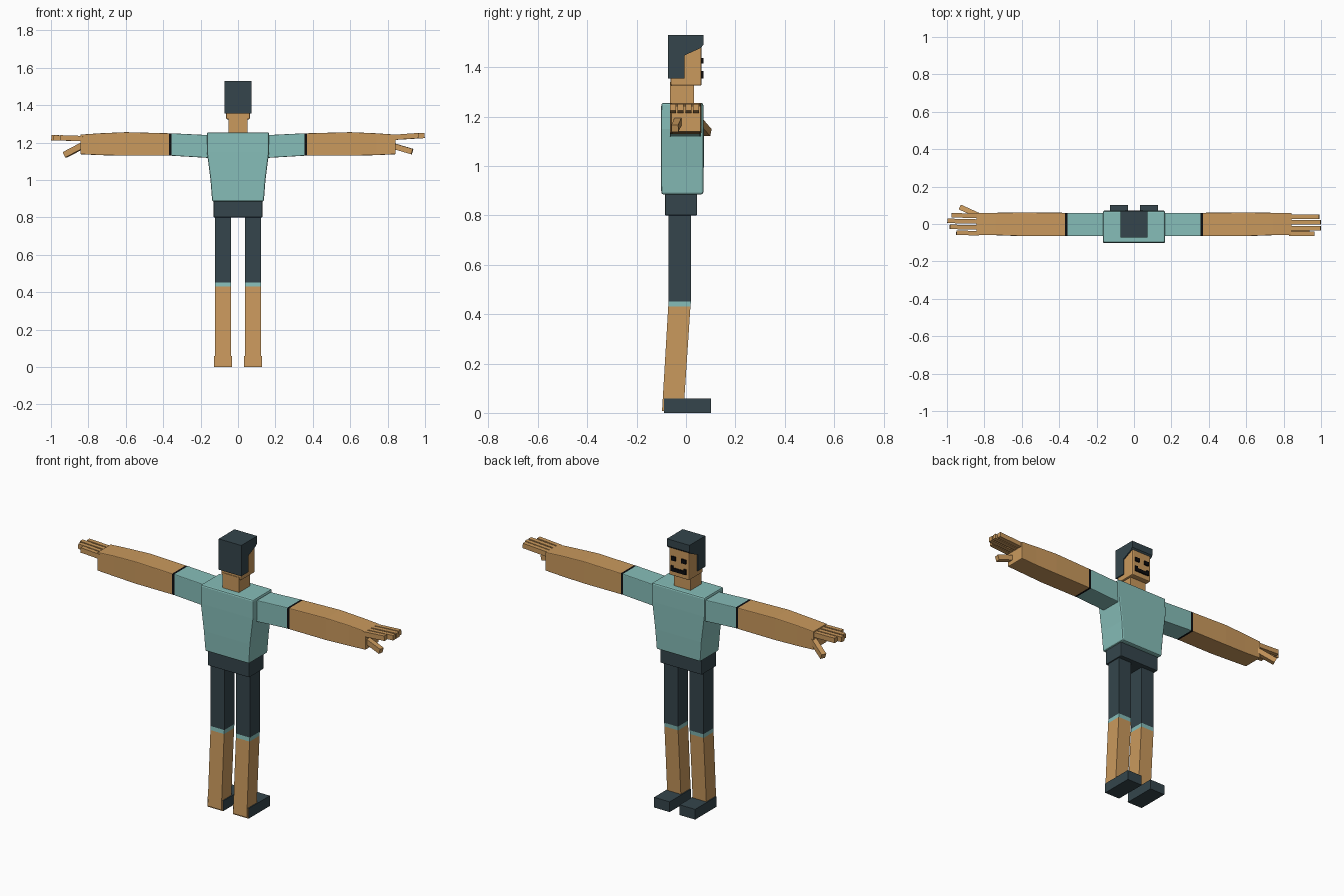
import bpy, bmesh, math
from mathutils import Matrix, Vector

old = bpy.data.objects.get("Cube")
if old:
    bpy.data.objects.remove(old, do_unlink=True)


def material(name, rgb):
    m = bpy.data.materials.new(name)
    m.use_nodes = True
    m.diffuse_color = (*rgb, 1)
    m.node_tree.nodes["Principled BSDF"].inputs["Base Color"].default_value = (*rgb, 1)
    return m


SKIN = material("skin tan", (0.59, 0.32, 0.11))
SHIRT = material("shirt teal", (0.24, 0.51, 0.48))
DARK = material("slate dark", (0.035, 0.06, 0.072))
BLACK = material("black", (0.004, 0.004, 0.005))


def finish(name, bm, mats, bevel=0):
    bmesh.ops.recalc_face_normals(bm, faces=bm.faces)
    mesh = bpy.data.meshes.new(name)
    bm.to_mesh(mesh)
    bm.free()
    for m in mats:
        mesh.materials.append(m)
    ob = bpy.data.objects.new(name, mesh)
    bpy.context.collection.objects.link(ob)
    if bevel:
        mod = ob.modifiers.new("soft edges", "BEVEL")
        mod.width, mod.segments = bevel, 2
    return ob


def loft(name, axis, sections, mats, segment_mats=None, bevel=0):
    """Rectangular tube: each section is (position, a0, a1, b0, b1) across axis."""
    bm = bmesh.new()
    rings = []
    for p, a0, a1, b0, b1 in sections:
        ring = []
        for a, b in ((a0, b0), (a1, b0), (a1, b1), (a0, b1)):
            ring.append(bm.verts.new((p, a, b) if axis == "x" else (a, b, p)))
        rings.append(ring)
    for s, (r, q) in enumerate(zip(rings, rings[1:])):
        for i in range(4):
            j = (i + 1) % 4
            f = bm.faces.new((r[i], r[j], q[j], q[i]))
            f.material_index = segment_mats[s] if segment_mats else 0
    bm.faces.new(rings[0])
    end = bm.faces.new(rings[-1])
    if segment_mats:
        bm.faces[:]
        end.material_index = segment_mats[-1]
    return finish(name, bm, mats, bevel)


def box(name, x, y, z, mat, bevel=0):
    return loft(name, "z", [(z[0], *x, *y), (z[1], *x, *y)], [mat], bevel=bevel)


def digit(name, start, end, width, height, mat):
    """Square bar running between two points."""
    a, b = Vector(start), Vector(end)
    bm = bmesh.new()
    bmesh.ops.create_cube(bm, size=1)
    bmesh.ops.scale(bm, vec=((b - a).length, width, height), verts=bm.verts)
    rot = (b - a).to_track_quat("X", "Z").to_matrix().to_4x4()
    bmesh.ops.transform(bm, matrix=Matrix.Translation((a + b) / 2) @ rot, verts=bm.verts)
    return finish(name, bm, [mat])


# Torso, hips and neck
loft("shirt_torso", "z", [(0.885, -0.138, 0.138, -0.1, 0.07),
                          (1.0, -0.147, 0.147, -0.102, 0.072),
                          (1.15, -0.166, 0.166, -0.102, 0.072),
                          (1.255, -0.166, 0.166, -0.1, 0.07)], [SHIRT], bevel=0.008)
box("hips", (-0.13, 0.13), (-0.085, 0.045), (0.8, 0.9), DARK, 0.004)
box("neck", (-0.052, 0.052), (-0.065, 0.033), (1.24, 1.34), SKIN)

# Head and face
box("head", (-0.064, 0.064), (-0.062, 0.063), (1.325, 1.51), SKIN, 0.006)
for side, label in ((-1, "right"), (1, "left")):
    cx = 0.032 * side
    box(label + "_eye", (cx - 0.014, cx + 0.014), (0.062, 0.071), (1.415, 1.438), BLACK)
    cx = 0.04 * side
    box(label + "_mouth_corner", (cx - 0.007, cx + 0.007), (0.062, 0.071), (1.373, 1.384), BLACK)
box("mouth", (-0.047, 0.047), (0.062, 0.071), (1.354, 1.373), BLACK)

# Hair: side profile extruded across the head
profile = [(-0.072, 1.355), (-0.006, 1.355), (-0.006, 1.448), (0.06, 1.478),
           (0.07, 1.49), (0.07, 1.53), (-0.072, 1.53)]
bm = bmesh.new()
face = bm.faces.new([bm.verts.new((-0.071, y, z)) for y, z in profile])
side = bmesh.ops.extrude_face_region(bm, geom=[face])
bmesh.ops.translate(bm, vec=(0.142, 0, 0),
                    verts=[v for v in side["geom"] if isinstance(v, bmesh.types.BMVert)])
finish("hair", bm, [DARK])

# Legs and shoes
for side, label in ((-1, "right"), (1, "left")):
    x0, x1 = sorted((0.037 * side, 0.123 * side))
    loft(label + "_leg", "z", [(0.008, x0, x1, -0.097, -0.01),
                               (0.43, x0, x1, -0.072, 0.018),
                               (0.452, x0, x1, -0.07, 0.02),
                               (0.82, x0, x1, -0.07, 0.02)],
         [SKIN, SHIRT, DARK], [0, 1, 2])
    x0, x1 = sorted((0.031 * side, 0.129 * side))
    shoe = box(label + "_shoe", (x0, x1), (-0.089, 0.102), (0, 0.058), DARK)
    shoe.data.materials.append(SKIN)
    for f in shoe.data.polygons:
        if f.normal.y < -0.5:
            f.material_index = 1

# Arms: sleeve, dark cuff, bare forearm
for side, label in ((-1, "right"), (1, "left")):
    loft(label + "_arm", "x", [(0.15 * side, -0.065, 0.06, 1.118, 1.24),
                               (0.355 * side, -0.065, 0.06, 1.13, 1.25),
                               (0.368 * side, -0.065, 0.06, 1.13, 1.25),
                               (0.6 * side, -0.065, 0.062, 1.13, 1.256),
                               (0.74 * side, -0.06, 0.06, 1.133, 1.25),
                               (0.843 * side, -0.06, 0.06, 1.138, 1.243)],
         [SHIRT, BLACK, SKIN], [0, 1, 2, 2, 2], bevel=0.004)

# Fingers: (sideways offset, tip reach)
FINGERS = [(0.043, 0.975), (0.013, 0.998), (-0.019, 0.985), (-0.05, 0.95)]
for n, (y, reach) in enumerate(FINGERS):
    digit(f"right_finger_{n + 1}", (-0.83, y, 1.222), (-reach, y + 0.004, 1.226), 0.024, 0.028, SKIN)
    digit(f"left_finger_{n + 1}", (0.83, y - 0.003, 1.228),
          (min(reach + 0.015, 0.998), y - 0.003, 1.238), 0.024, 0.028, SKIN)

# Thumbs
digit("right_thumb", (-0.83, 0.045, 1.185), (-0.925, 0.088, 1.135), 0.028, 0.032, SKIN)
digit("left_thumb", (0.82, -0.03, 1.185), (0.932, -0.045, 1.152), 0.028, 0.03, SKIN)
